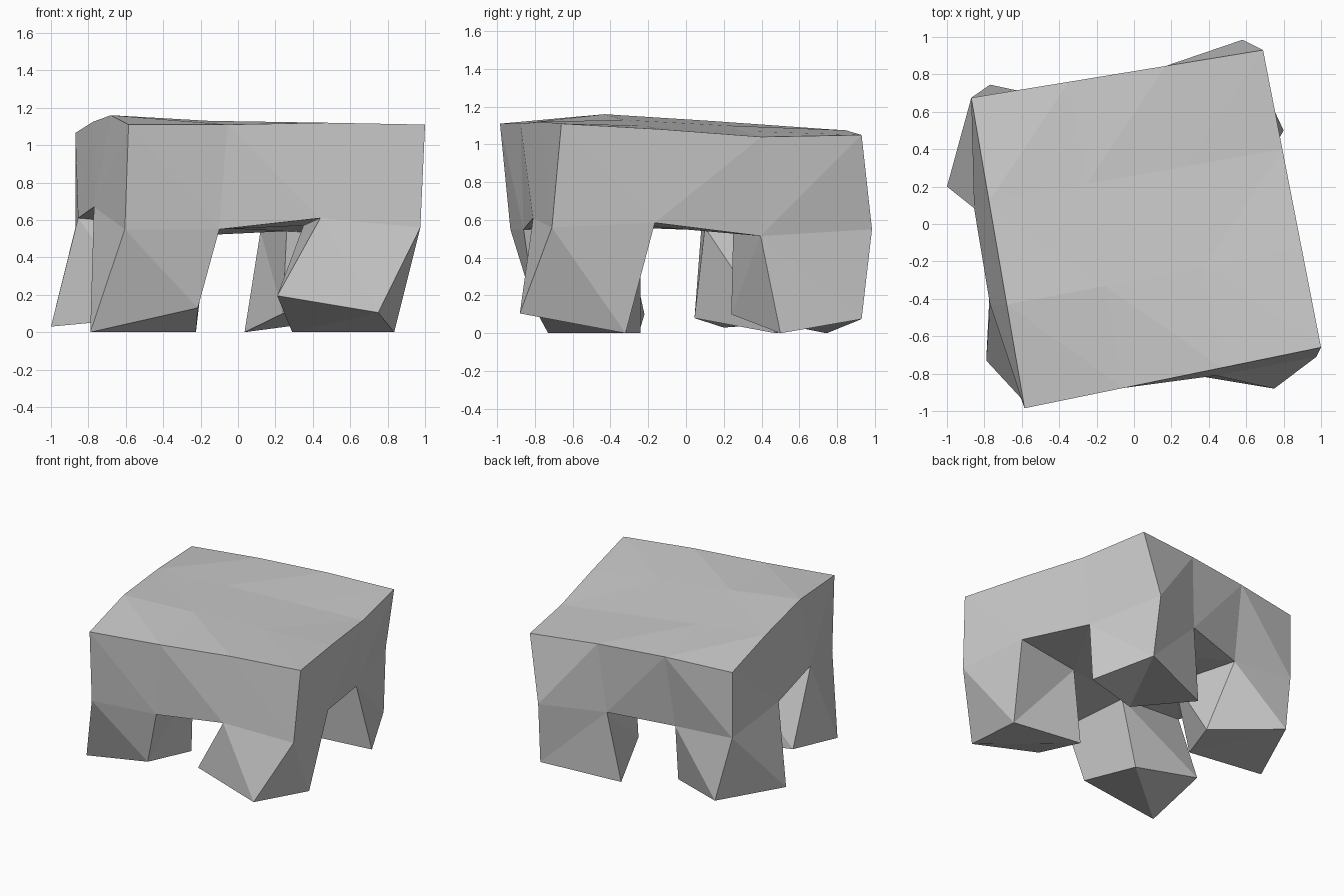
import bpy
import bmesh
from mathutils import Vector

cube = bpy.data.objects.get("Cube")
if cube:
    bpy.data.objects.remove(cube, do_unlink=True)

# One plain grey for the whole stool
grey = bpy.data.materials.new("stone_grey")
grey.use_nodes = True
colour = (0.6, 0.6, 0.6, 1.0)
grey.diffuse_color = colour
grey.node_tree.nodes["Principled BSDF"].inputs["Base Color"].default_value = colour

# Crooked slab top: corners are front left, front right, back right, back left
top_corners = [Vector(c) for c in ((-.585, -.985), (1, -.66), (.69, .93), (-.87, .675))]
top_heights = ((1.11, 1.11, 1.12, 1.11),
               (1.16, 1.13, 1.10, 1.08),
               (1.125, 1.10, 1.07, 1.04),
               (1.065, 1.08, 1.075, 1.05))

# Underside of the slab, row by row from front to back
underside = (
    ((-.605, -.93, .55), (-.1, -.86, .55), (.44, -.81, .61), (.975, -.71, .56)),
    ((-.77, -.43, .67), (-.16, -.32, .56), (.35, -.24, .57), (.89, -.165, .585)),
    ((-.855, .085, .61), (-.29, .1, .56), (.26, .25, .54), (.74, .395, .515)),
    ((-.87, .675, .555), (-.37, .66, .51), (.12, .8, .54), (.58, .985, .55)),
)

# Twisted foot of each leg, counter-clockwise, keyed by its grid cell
feet = {
    (0, 0): ((-.79, -.73, 0), (-.215, -.8, .13), (-.225, -.25, 0), (-.765, -.22, .1)),
    (2, 0): ((.21, -.79, .195), (.75, -.88, .105), (.835, -.32, 0), (.29, -.24, 0)),
    (2, 2): ((.24, .24, .1), (.8, .5, 0), (.6, .93, .075), (.035, .745, 0)),
    (0, 2): ((-1, .2, .03), (-.47, .045, .08), (-.267, .476, 0), (-.77, .745, .07)),
}


def top_point(column, row):
    """Point of the slab top, blended between its four corners."""
    across, along = column / 3, row / 3
    front = top_corners[0].lerp(top_corners[1], across)
    back = top_corners[3].lerp(top_corners[2], across)
    flat = front.lerp(back, along)
    return (flat.x, flat.y, top_heights[row][column])


def cell_corners(grid, column, row):
    """Corners of a grid cell, counter-clockwise from above."""
    return [grid[row][column], grid[row][column + 1],
            grid[row + 1][column + 1], grid[row + 1][column]]


def join_rings(bm, upper, lower):
    """Walls between two matching rings of vertices."""
    count = len(upper)
    for k in range(count):
        after = (k + 1) % count
        bm.faces.new((upper[k], lower[k], lower[after], upper[after]))


def outline(grid):
    """Border vertices of a grid, counter-clockwise from above."""
    last = len(grid) - 1
    return (grid[0][:last] + [line[last] for line in grid[:last]]
            + grid[last][:0:-1] + [line[0] for line in grid[:0:-1]])


bm = bmesh.new()
size = range(4)
top = [[bm.verts.new(top_point(c, r)) for c in size] for r in size]
bottom = [[bm.verts.new(point) for point in line] for line in underside]

# Slab: top cells, underside cells and legs drawn from the corner cells
for row in range(3):
    for column in range(3):
        bm.faces.new(cell_corners(top, column, row))
        under = cell_corners(bottom, column, row)
        if (column, row) in feet:
            foot = [bm.verts.new(point) for point in feet[column, row]]
            join_rings(bm, under, foot)
            bm.faces.new(foot[::-1])
        else:
            bm.faces.new(under[::-1])

# Outer walls of the slab
join_rings(bm, outline(top), outline(bottom))

# Flat facets
bmesh.ops.triangulate(bm, faces=bm.faces[:], quad_method="SHORT_EDGE")
bmesh.ops.recalc_face_normals(bm, faces=bm.faces[:])

mesh = bpy.data.meshes.new("crooked_stool")
bm.to_mesh(mesh)
bm.free()
mesh.materials.append(grey)
stool = bpy.data.objects.new("crooked_stool", mesh)
bpy.context.collection.objects.link(stool)
